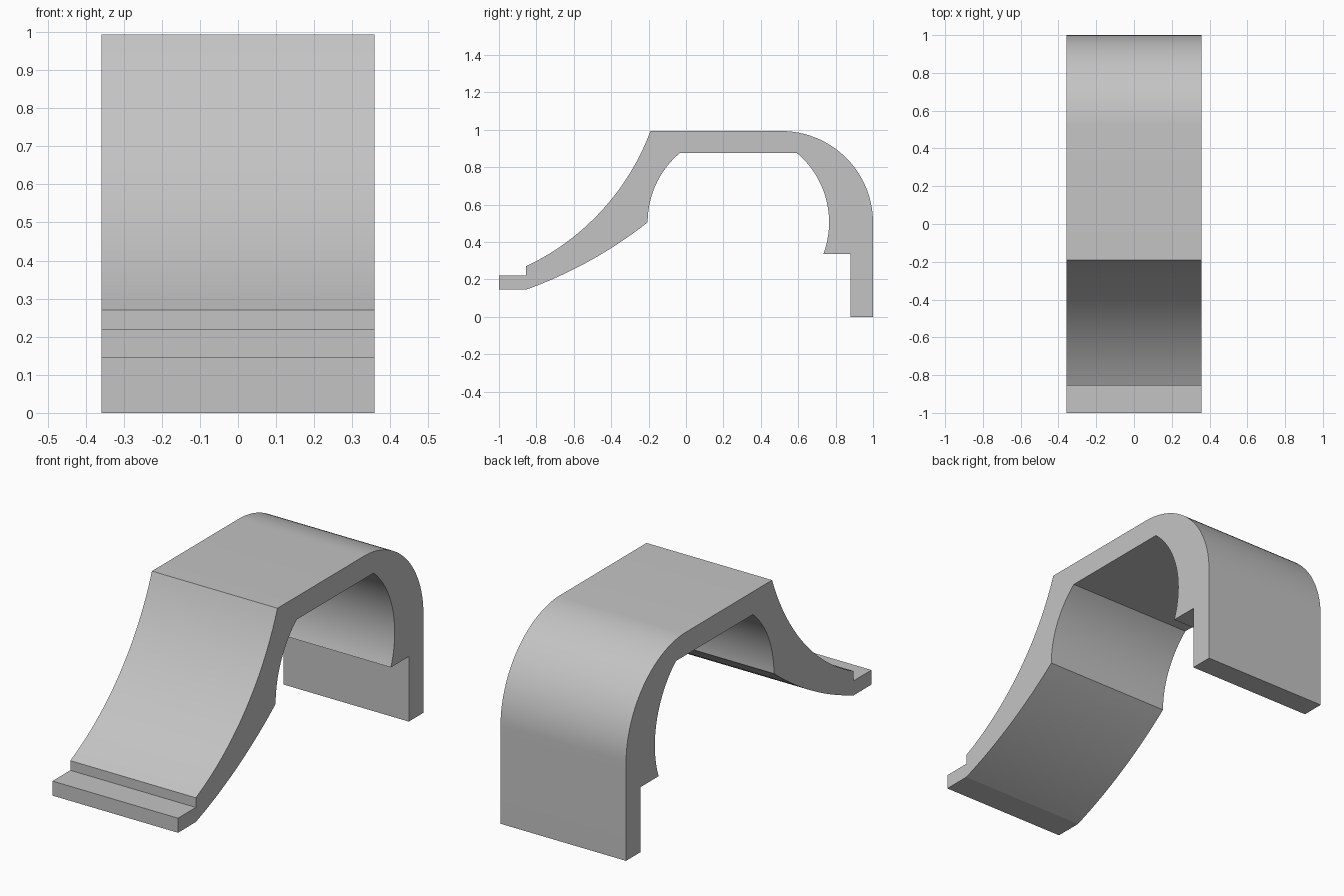
import bpy, bmesh, math
from mathutils import Vector

cube = bpy.data.objects.get("Cube")
if cube:
    bpy.data.objects.remove(cube, do_unlink=True)

HALF_WIDTH = 0.358
STEPS = 28


def arc(cy, cz, r, start, end):
    """Points on a circle in the side plane, angles in radians."""
    return [(cy + r * math.cos(start + (end - start) * i / STEPS),
             cz + r * math.sin(start + (end - start) * i / STEPS))
            for i in range(STEPS + 1)]


def bowed(a, b, sag):
    """Circular arc from a to b, bulging by sag to the right of travel."""
    a, b = Vector(a), Vector(b)
    chord = b - a
    half = chord.length / 2
    r = (half ** 2 + sag ** 2) / (2 * sag)
    right = Vector((chord.y, -chord.x)).normalized()
    c = (a + b) / 2 - right * (r - sag)
    mid = math.atan2(right.y, right.x)
    spread = math.asin(half / r)
    return arc(c.x, c.y, r, mid - spread, mid + spread)


# Side outline: front lip and concave front slope
outline = [(-1, 0.145), (-1, 0.22), (-0.855, 0.22)]
outline += bowed((-0.855, 0.27), (-0.19, 0.993), 0.096)
# Flat top, rounded back shoulder and back leg
outline += arc(0.51, 0.503, 0.49, math.radians(88), 0)
outline += [(1, 0), (0.88, 0), (0.88, 0.335)]
# Round inner hollow with a flat ceiling
cy, cz, r = 0.28, 0.505, 0.485
low = math.asin((0.335 - cz) / r)
ceiling = math.asin((0.875 - cz) / r)
outline += arc(cy, cz, r, low, ceiling)
outline += arc(cy, cz, r, math.pi - ceiling, math.pi)
# Underside of the front slope
outline += bowed((-0.855, 0.145), (-0.205, 0.505), 0.03)[::-1][1:]

# Extrude the outline across the width
bm = bmesh.new()
side = bm.faces.new([bm.verts.new((-HALF_WIDTH, y, z)) for y, z in outline])
extruded = bmesh.ops.extrude_face_region(bm, geom=[side], use_keep_orig=True)
moved = [v for v in extruded["geom"] if isinstance(v, bmesh.types.BMVert)]
bmesh.ops.translate(bm, verts=moved, vec=(2 * HALF_WIDTH, 0, 0))
bmesh.ops.recalc_face_normals(bm, faces=bm.faces)
mesh = bpy.data.meshes.new("arched_bracket")
bm.to_mesh(mesh)
bm.free()

bracket = bpy.data.objects.new("arched_bracket", mesh)
bpy.context.collection.objects.link(bracket)

# Plain grey material
grey = bpy.data.materials.new("light_grey")
grey.use_nodes = True
grey.diffuse_color = (0.55, 0.55, 0.55, 1)
grey.node_tree.nodes["Principled BSDF"].inputs["Base Color"].default_value = grey.diffuse_color
mesh.materials.append(grey)

# Smooth curves, crisp corners
bpy.ops.object.select_all(action="DESELECT")
bracket.select_set(True)
bpy.context.view_layer.objects.active = bracket
bpy.ops.object.shade_smooth_by_angle(angle=math.radians(15))
